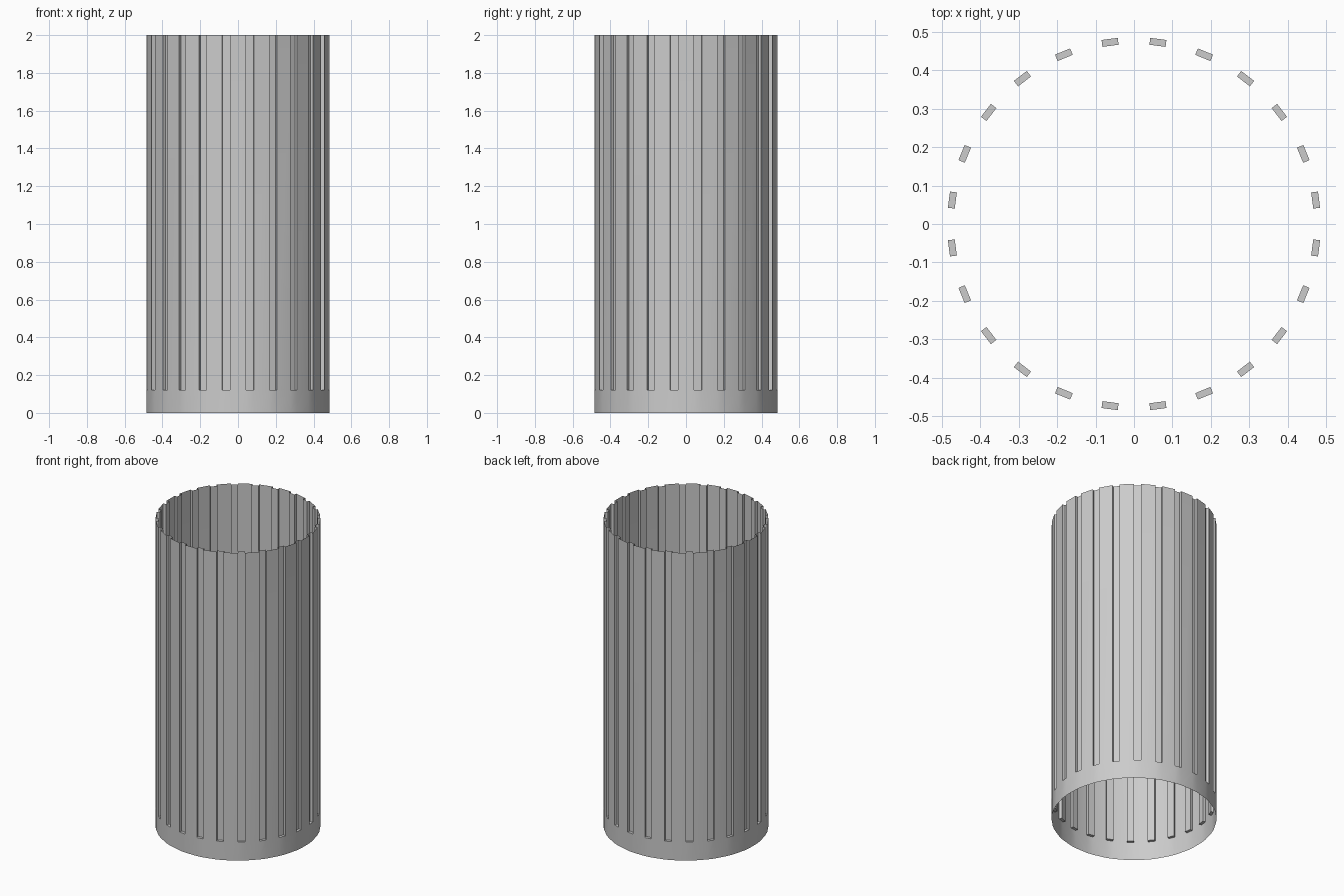
import bpy, bmesh
from math import sin, cos, radians

if "Cube" in bpy.data.objects:
    bpy.data.objects.remove(bpy.data.objects["Cube"])

N = 24            # number of flutes
R = 0.486         # outer radius
HALF = 0.0212     # half width of a flute
DEPTH = 0.018     # radial depth of a flute
Z_LEDGE, Z_TOP = 0.12, 2.0

bm = bmesh.new()


def vert(angle, radial, side, z):
    """Vertex at a radial distance, shifted sideways along the tangent."""
    c, s = cos(angle), sin(angle)
    return bm.verts.new((radial * c - side * s, radial * s + side * c, z))


# Columns of vertices for both edges of each flute
r_out = (R * R - HALF * HALF) ** 0.5
flutes = []
for i in range(N):
    a = radians(7.5 + 15 * i)
    flutes.append([
        {"foot": vert(a, r_out, s, 0), "ledge": vert(a, r_out, s, Z_LEDGE),
         "top": vert(a, r_out, s, Z_TOP),
         "in_ledge": vert(a, r_out - DEPTH, s, Z_LEDGE),
         "in_top": vert(a, r_out - DEPTH, s, Z_TOP)}
        for s in (-HALF, HALF)])


def quad(*v):
    bm.faces.new(v)


for i in range(N):
    p, q = flutes[i]
    n = flutes[(i + 1) % N][0]
    # Base band below the flute and below the panel
    quad(p["foot"], q["foot"], q["ledge"], p["ledge"])
    quad(q["foot"], n["foot"], n["ledge"], q["ledge"])
    # Raised panel between flutes
    quad(q["ledge"], n["ledge"], n["top"], q["top"])
    # Recessed flute: ledge, back and two side walls
    quad(p["ledge"], q["ledge"], q["in_ledge"], p["in_ledge"])
    quad(p["in_ledge"], q["in_ledge"], q["in_top"], p["in_top"])
    quad(p["ledge"], p["in_ledge"], p["in_top"], p["top"])
    quad(q["in_ledge"], q["ledge"], q["top"], q["in_top"])

mesh = bpy.data.meshes.new("fluted_shaft")
bm.to_mesh(mesh)
bm.free()
shaft = bpy.data.objects.new("fluted_shaft", mesh)
bpy.context.collection.objects.link(shaft)
bpy.context.view_layer.objects.active = shaft
shaft.select_set(True)
bpy.ops.object.shade_smooth_by_angle(angle=radians(30))
